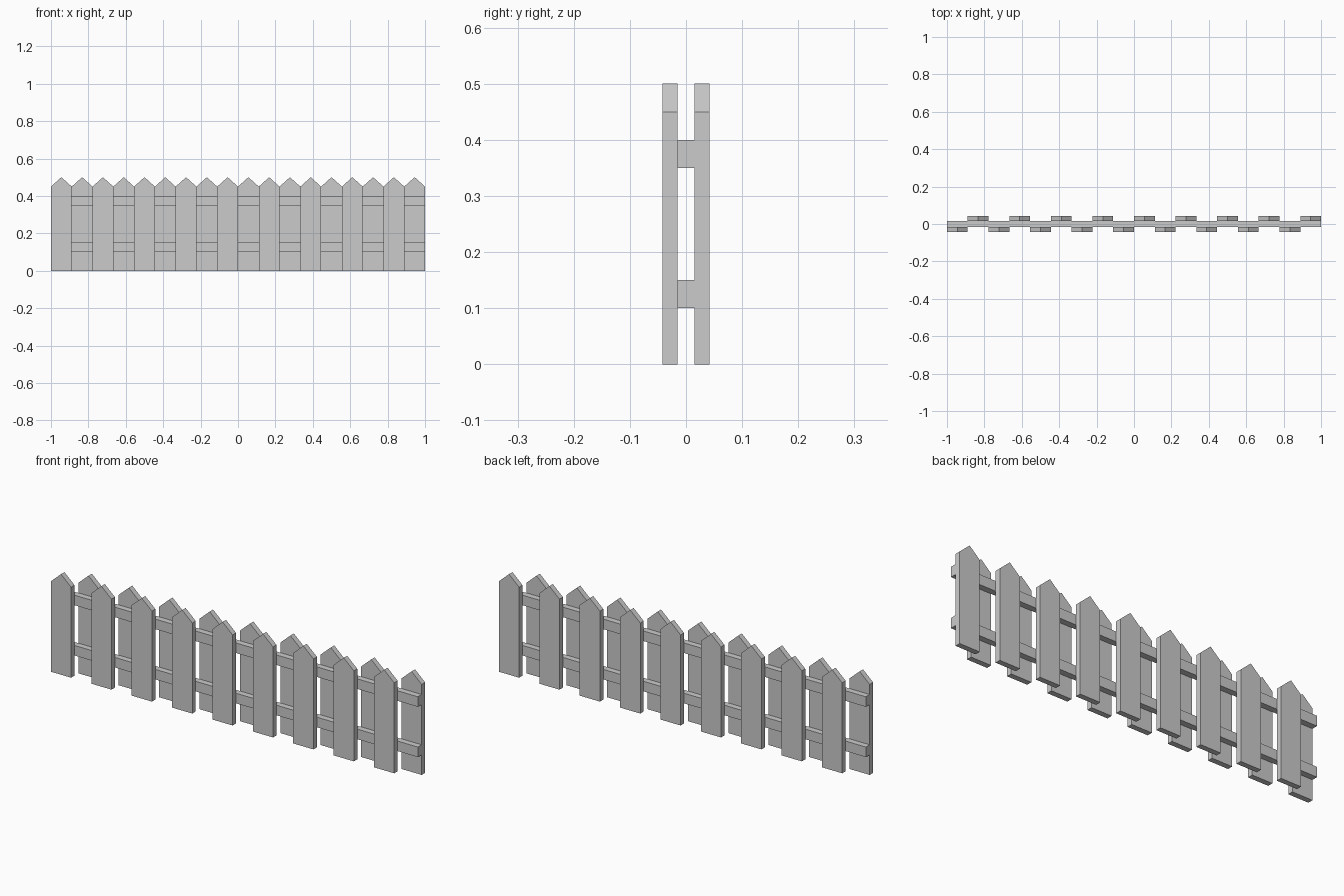
import bpy, bmesh

if "Cube" in bpy.data.objects:
    bpy.data.objects.remove(bpy.data.objects["Cube"])

COUNT = 18
W = 2.0 / COUNT
RAIL_HALF = 0.015
OUTER = 0.042


def extrude_profile(name, profile, y0, y1):
    """Solid made from an (x, z) outline swept from y0 to y1."""
    bm = bmesh.new()
    face = bm.faces.new([bm.verts.new((x, y0, z)) for x, z in profile])
    ext = bmesh.ops.extrude_face_region(bm, geom=[face])
    moved = [g for g in ext["geom"] if isinstance(g, bmesh.types.BMVert)]
    bmesh.ops.translate(bm, verts=moved, vec=(0, y1 - y0, 0))
    bmesh.ops.recalc_face_normals(bm, faces=bm.faces)
    mesh = bpy.data.meshes.new(name)
    bm.to_mesh(mesh)
    bm.free()
    obj = bpy.data.objects.new(name, mesh)
    bpy.context.collection.objects.link(obj)
    return obj


# Pointed pickets, alternating front and back of the rails
for i in range(COUNT):
    x0 = -1 + i * W
    x1 = x0 + W
    outline = [(x0, 0), (x1, 0), (x1, 0.45), ((x0 + x1) / 2, 0.5), (x0, 0.45)]
    if i % 2 == 0:
        extrude_profile(f"front_picket_{i // 2 + 1}", outline, -OUTER, -RAIL_HALF)
    else:
        extrude_profile(f"back_picket_{i // 2 + 1}", outline, RAIL_HALF, OUTER)

# Horizontal rails
for name, z in (("lower_rail", 0.10), ("upper_rail", 0.35)):
    outline = [(-1, z), (1, z), (1, z + 0.05), (-1, z + 0.05)]
    extrude_profile(name, outline, -RAIL_HALF, RAIL_HALF)
